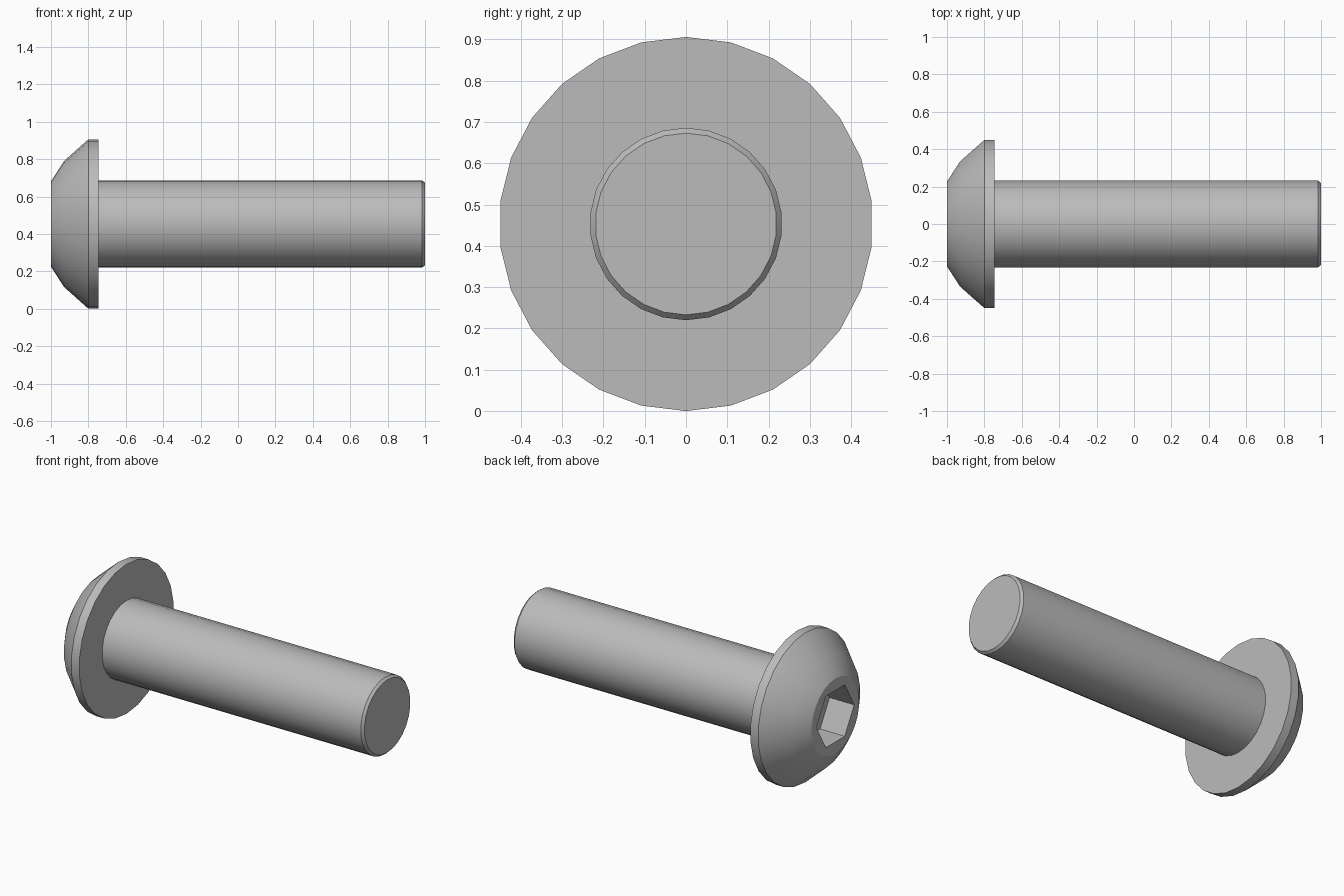
import bpy, bmesh, math
from mathutils import Vector

cube = bpy.data.objects.get("Cube")
if cube:
    bpy.data.objects.remove(cube)

SIDES = 26
AXIS_Z = 0.453

steel = bpy.data.materials.new("plain_steel_grey")
steel.use_nodes = True
grey = (0.5, 0.5, 0.5, 1)
steel.diffuse_color = grey
steel.node_tree.nodes["Principled BSDF"].inputs["Base Color"].default_value = grey


def ring(bm, x, radius, sides, start):
    """Closed ring of vertices around the bolt axis."""
    step = math.tau / sides
    return [bm.verts.new((x, radius * math.cos(start + i * step),
                          AXIS_Z + radius * math.sin(start + i * step)))
            for i in range(sides)]


def skin(bm, rings):
    """Join successive rings with quads."""
    for a, b in zip(rings, rings[1:]):
        n = len(a)
        for i in range(n):
            bm.faces.new((a[i], a[(i + 1) % n], b[(i + 1) % n], b[i]))


def lathe(bm, profile):
    rings = [ring(bm, x, r, SIDES, math.pi / 2) for x, r in profile]
    skin(bm, rings)
    return rings


def loop_edges(bm, loop):
    return [bm.edges.get((v, loop[(i + 1) % len(loop)])) for i, v in enumerate(loop)]


def finish(bm, name):
    bmesh.ops.recalc_face_normals(bm, faces=bm.faces)
    mesh = bpy.data.meshes.new(name)
    bm.to_mesh(mesh)
    bm.free()
    mesh.materials.append(steel)
    obj = bpy.data.objects.new(name, mesh)
    bpy.context.collection.objects.link(obj)
    bpy.ops.object.select_all(action='DESELECT')
    obj.select_set(True)
    bpy.context.view_layer.objects.active = obj
    bpy.ops.object.shade_smooth_by_angle(angle=math.radians(30))


# Domed head with a hexagonal socket
bm = bmesh.new()
dome = lathe(bm, [(-1, 0.228), (-0.93, 0.337), (-0.8, 0.453), (-0.747, 0.453)])
bm.faces.new(dome[-1])
mouth = ring(bm, -1, 0.18, 6, 0)
floor = ring(bm, -0.835, 0.18, 6, 0)
skin(bm, [mouth, floor])
bm.faces.new(floor)
bmesh.ops.triangle_fill(bm, use_beauty=True, normal=Vector((-1, 0, 0)),
                        edges=loop_edges(bm, dome[0]) + loop_edges(bm, mouth))
finish(bm, "button_head")

# Plain shank with a chamfered tip
bm = bmesh.new()
shank = lathe(bm, [(-0.76, 0.233), (0.985, 0.233), (1, 0.22)])
bm.faces.new(shank[0])
bm.faces.new(shank[-1])
finish(bm, "shank")
